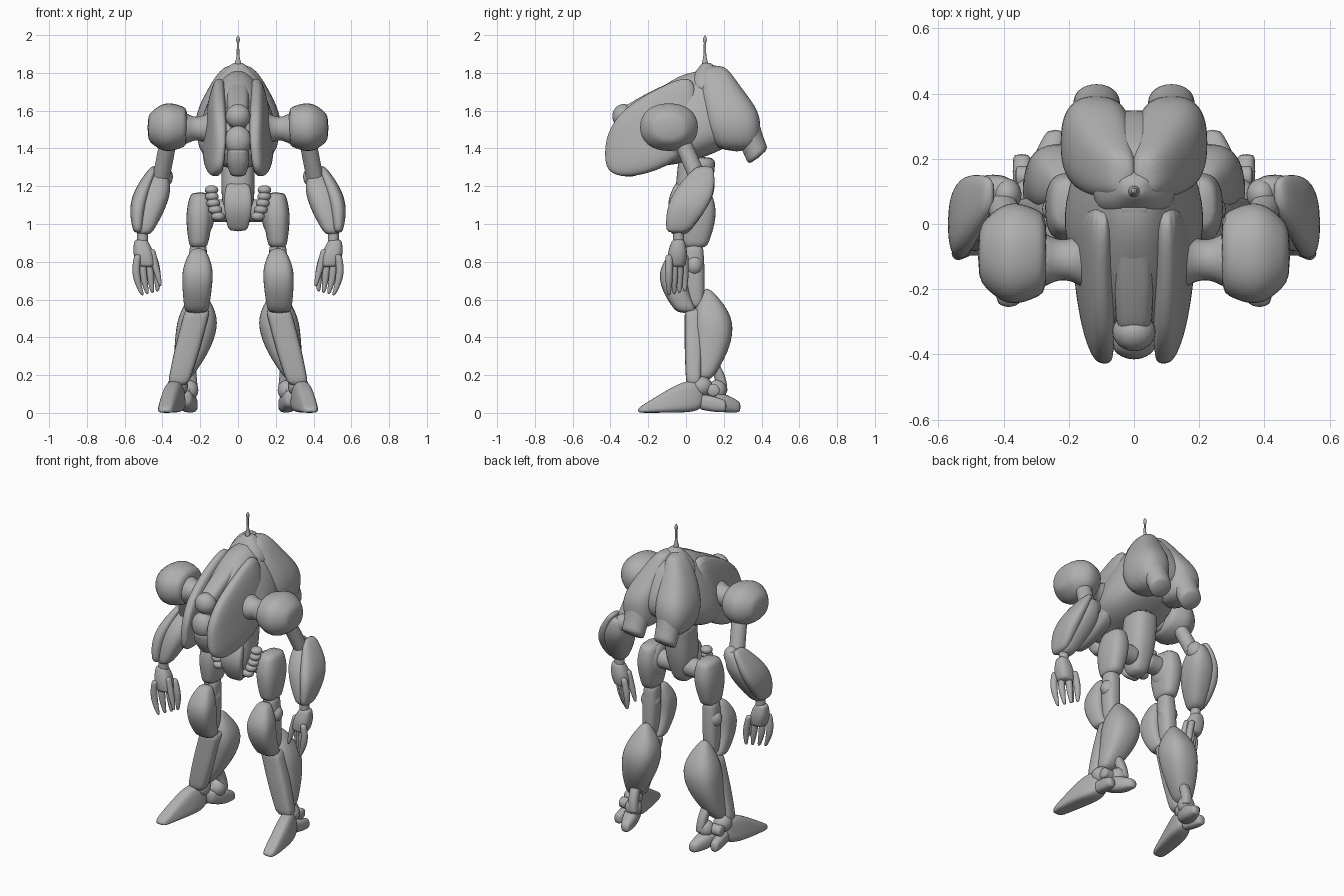
import bpy, bmesh, math
from mathutils import Matrix, Vector

cube = bpy.data.objects.get("Cube")
if cube:
    bpy.data.objects.remove(cube, do_unlink=True)

SHADE = 0.43
GREY = (SHADE, SHADE, SHADE, 1)
grey = bpy.data.materials.new("plain grey")
grey.use_nodes = True
grey.diffuse_color = GREY
grey.node_tree.nodes["Principled BSDF"].inputs["Base Color"].default_value = GREY

X, Y, Z = range(3)
ROUND, SOFT, BOXY = 2, 2.6, 3.6


def finish(name, bm, mirror, smooth_levels=0):
    """Turn a bmesh into a smooth grey object, mirrored across x when paired."""
    bmesh.ops.recalc_face_normals(bm, faces=bm.faces)
    mesh = bpy.data.meshes.new(name)
    bm.to_mesh(mesh)
    bm.free()
    for poly in mesh.polygons:
        poly.use_smooth = True
    mesh.materials.append(grey)
    ob = bpy.data.objects.new(name, mesh)
    bpy.context.collection.objects.link(ob)
    if mirror:
        ob.modifiers.new("Mirror", 'MIRROR').use_mirror_merge = False
    if smooth_levels:
        sub = ob.modifiers.new("Subdivision", 'SUBSURF')
        sub.levels = sub.render_levels = smooth_levels


def ring(centre, axis, width, depth, square, pinch=0, lean=0, tilt=0, sides=16):
    """Superellipse across an axis: pinch narrows its far side, lean shifts
    that side inwards, tilt slants the whole ring."""
    across, along = [k for k in range(3) if k != axis]
    points = []
    for i in range(sides):
        angle = math.tau * (i + 0.5) / sides
        c, s = math.cos(angle), math.sin(angle)
        c = math.copysign(abs(c) ** (2 / square), c)
        s = math.copysign(abs(s) ** (2 / square), s)
        point = Vector(centre)
        point[across] += width * (c * (1 - pinch * s) - lean * s)
        point[along] += depth * s
        point[axis] += tilt * depth * s
        points.append(point)
    return points


def skin(name, rings, mirror, smooth_levels=1):
    """Join rings of points into a closed skin."""
    bm = bmesh.new()
    rows = [[bm.verts.new(p) for p in points] for points in rings]
    for low, high in zip(rows, rows[1:]):
        for i in range(len(low)):
            bm.faces.new((low[i - 1], low[i], high[i], high[i - 1]))
    bm.faces.new(rows[0])
    bm.faces.new(rows[-1])
    finish(name, bm, mirror, smooth_levels)


def loft(name, axis, sections, square=SOFT, lean=0, mirror=True):
    """Each section gives centre x, y, z, then width, depth and pinch."""
    rings = [ring((x, y, z), axis, width, depth, square, pinch, lean)
             for x, y, z, width, depth, pinch in sections]
    skin(name, rings, mirror, smooth_levels=2)


def segment(name, start, end, width, depth, first=1, last=1, fat=0.4,
            bow=(0, 0, 0), square=SOFT, tilt=0, mirror=True, steps=8):
    """Limb piece, fullest at fat, scaled by first and last at its two ends."""
    start, end, bow = Vector(start), Vector(end), Vector(bow)
    run = end - start
    axis = max(range(3), key=lambda k: abs(run[k]))
    rings = []
    for i in range(steps + 1):
        t = i / steps
        if t < fat:
            size = first + (1 - first) * math.sin(math.pi / 2 * t / fat)
        else:
            size = last + (1 - last) * math.cos(math.pi / 2 * (t - fat) / (1 - fat))
        centre = start + run * t + bow * math.sin(math.pi * t)
        rings.append(ring(centre, axis, width * size, depth * size, square, tilt=tilt))
    skin(name, rings, mirror)


def ball(name, centre, size, mirror=True):
    bm = bmesh.new()
    place = Matrix.Translation(centre) @ Matrix.Diagonal((*size, 1))
    bmesh.ops.create_uvsphere(bm, u_segments=24, v_segments=16, radius=1, matrix=place)
    finish(name, bm, mirror)


# Torso: core hull, cheek plates, canopy strip, visor, nose and chin
loft("torso_core", Y, [(0, -.36, 1.42, .08, .12, 0), (0, -.2, 1.48, .14, .2, .1),
                       (0, -.1, 1.53, .18, .22, .4), (0, .02, 1.57, .2, .25, .5),
                       (0, .2, 1.6, .17, .21, .3), (0, .3, 1.58, .1, .12, 0)], mirror=False)
loft("cheek_plate", Y, [(.09, -.43, 1.37, .02, .06, 0), (.1, -.39, 1.4, .035, .14, 0),
                        (.11, -.3, 1.44, .05, .2, .1), (.12, -.1, 1.52, .06, .23, .3),
                        (.11, .07, 1.62, .06, .19, .3)], square=3, lean=.3)
segment("canopy_strip", (0, -.35, 1.54), (0, .09, 1.75), .062, .085, first=.8, last=.9,
        square=BOXY, mirror=False)
ball("visor", (0, -.33, 1.57), (.066, .06, .065), mirror=False)
ball("nose", (0, -.355, 1.44), (.072, .06, .08), mirror=False)
segment("chin", (0, -.35, 1.4), (0, -.3, 1.25), .06, .065, first=.9, last=.6, mirror=False)

# Crown and antenna
segment("crown", (0, .12, 1.7), (0, .11, 1.855), .13, .105, last=.2, fat=.1, mirror=False)
segment("antenna", (0, .1, 1.84), (0, .1, 2), .007, .007, first=3, last=.6, mirror=False)
ball("antenna_tip", (0, .1, 1.975), (.01, .01, .02), mirror=False)

# Back pack: paired lobes, middle fill, and thrusters slanting out below
loft("back_lobe", Z, [(.03, .15, 1.84, .03, .05, 0), (.05, .16, 1.8, .06, .08, 0),
                      (.08, .19, 1.7, .09, .12, 0), (.11, .24, 1.6, .11, .15, 0),
                      (.12, .25, 1.5, .115, .15, 0), (.105, .27, 1.38, .085, .11, 0)])
loft("back_fill", Z, [(0, .15, 1.82, .07, .07, 0), (0, .18, 1.72, .1, .11, 0),
                      (0, .22, 1.58, .13, .15, 0), (0, .22, 1.45, .11, .11, 0)], mirror=False)
segment("thruster", (.11, .29, 1.58), (.115, .385, 1.35), .073, .053, first=1.4,
        fat=.9, square=ROUND, tilt=.8)

# Shoulders
segment("shoulder_neck", (.11, -.11, 1.505), (.29, -.11, 1.505), .063, .063, first=2,
        last=1.5, fat=.6, square=ROUND)
segment("shoulder_pod", (.265, -.09, 1.515), (.48, -.09, 1.51), .158, .13, first=.75,
        last=.5, fat=.5, square=2.2)

# Arms
segment("upper_arm", (.365, -.03, 1.46), (.42, .09, 1.18), .047, .05, square=ROUND)
ball("elbow", (.39, .09, 1.25), (.045, .05, .055))
segment("forearm", (.41, .1, 1.29), (.5, -.04, .94), .085, .1, first=.4, last=.45)
segment("forearm_guard", (.44, .1, 1.31), (.53, -.05, .95), .045, .11, first=.4, last=.5,
        fat=.5, bow=(.035, 0, 0), square=SOFT)
segment("wrist", (.505, -.04, .97), (.505, -.04, .87), .03, .03, square=ROUND)
segment("palm", (.515, -.04, .92), (.485, -.05, .77), .055, .052, first=.6, last=.85, fat=.6)
for i in range(4):
    x, y = .53 - .026 * i, .028 * i - .09
    segment(f"finger_{i + 1}", (x, y, .84), (x - .025, y, .62 + .007 * i), .021, .021,
            first=.9, last=.4, bow=(.02 - .01 * i, 0, 0), square=ROUND)
segment("thumb", (.46, -.06, .87), (.41, -.07, .67), .02, .02, last=.4, square=ROUND)

# Waist, pelvis and beaded hoses
segment("pelvis", (0, .06, 1.36), (0, .02, .96), .09, .1, last=.55, mirror=False)
segment("groin_plate", (0, -.03, 1.22), (0, -.02, .96), .075, .03, first=.8, last=.65,
        bow=(0, -.04, 0), square=BOXY, mirror=False)
for i in range(5):
    t = i / 4
    ball(f"hose_bead_{i + 1}", (.14 - .035 * t * t, -.01 - .035 * t, 1.18 - .14 * t),
         (.036, .034, .025))
segment("hip_axle", (.04, .045, 1.07), (.2, .045, 1.07), .06, .06, square=ROUND)

# Thighs and knees
segment("hip_block", (.2, .06, 1.17), (.21, .04, .87), .07, .107, first=.7, last=.65)
ball("hip_disc", (.155, .05, 1.06), (.03, .075, .1))
segment("thigh", (.21, .04, .9), (.22, .05, .55), .05, .055, first=.9, last=.8)
ball("knee_joint", (.22, .045, .78), (.062, .05, .058))
segment("knee_guard", (.21, -.03, .875), (.22, .01, .525), .082, .075, first=.4, last=.75,
        bow=(0, -.055, 0), square=3)

# Lower legs
segment("calf", (.21, .11, .66), (.3, .09, .17), .11, .11, first=.15, last=.4,
        bow=(-.03, .04, 0))
segment("shin_plate", (.21, .04, .56), (.32, .04, .14), .068, .048, last=.8, square=BOXY)

# Ankles and feet
ball("ankle", (.32, .08, .14), (.055, .06, .055))
ball("heel_joint", (.26, .165, .12), (.05, .05, .055))
segment("ankle_axle", (.25, .145, .12), (.365, .145, .12), .034, .034, square=ROUND)
segment("heel_strut", (.255, .14, .27), (.24, .19, .1), .03, .03, bow=(0, .015, 0))
loft("foot", Y, [(.385, -.257, .012, .035, .012, 0), (.38, -.2, .03, .045, .03, .2),
                 (.35, -.03, .083, .058, .083, .3), (.33, .05, .09, .052, .085, .2),
                 (.32, .1, .09, .04, .055, 0)], square=BOXY)
segment("inner_heel", (.29, .09, .08), (.24, .29, .03), .05, .052, first=.8, last=.5)
segment("outer_heel", (.33, .07, .06), (.345, .215, .035), .035, .042, last=.7)
